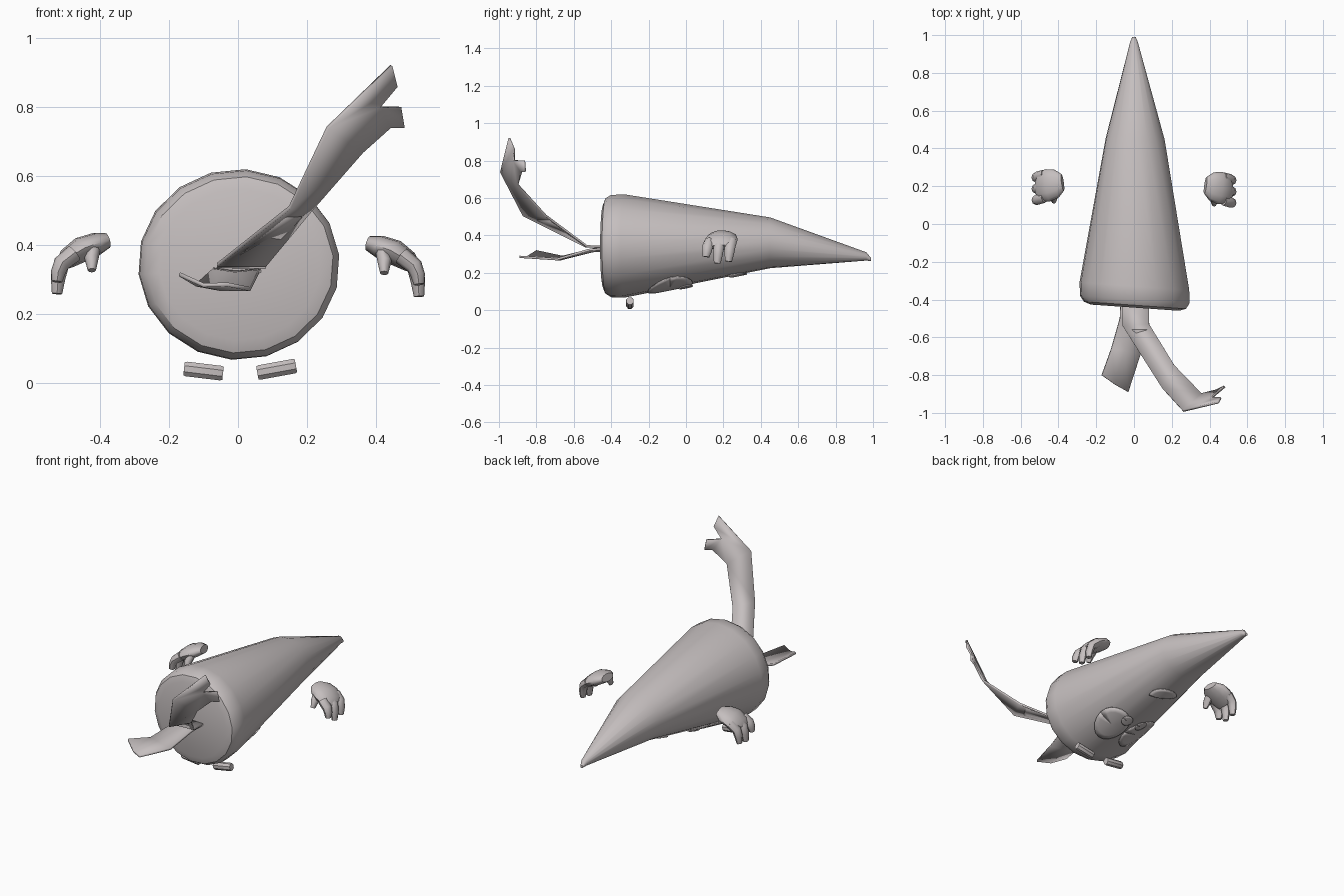
import bpy, math
from mathutils import Vector

if "Cube" in bpy.data.objects:
    bpy.data.objects.remove(bpy.data.objects["Cube"])

grey = bpy.data.materials.new("warm_grey")
grey.diffuse_color = (0.56, 0.52, 0.52, 1)
grey.use_nodes = True
grey.node_tree.nodes["Principled BSDF"].inputs["Base Color"].default_value = grey.diffuse_color


def make(name, verts, faces, angle=40, thick=0):
    me = bpy.data.meshes.new(name)
    me.from_pydata([tuple(v) for v in verts], [], faces)
    me.materials.append(grey)
    ob = bpy.data.objects.new(name, me)
    bpy.context.collection.objects.link(ob)
    bpy.ops.object.select_all(action='DESELECT')
    ob.select_set(True)
    bpy.context.view_layer.objects.active = ob
    bpy.ops.object.mode_set(mode='EDIT')
    bpy.ops.mesh.select_all(action='SELECT')
    bpy.ops.mesh.normals_make_consistent(inside=False)
    bpy.ops.object.mode_set(mode='OBJECT')
    bpy.ops.object.shade_smooth_by_angle(angle=math.radians(angle))
    if thick:
        mod = ob.modifiers.new("thickness", 'SOLIDIFY')
        mod.thickness = thick
        mod.offset = 0
    return ob


def loft(rings):
    """Faces and vertices of a capped tube through equal rings."""
    n = len(rings[0])
    verts = [p for r in rings for p in r]
    faces = [(k * n + i, k * n + (i + 1) % n, (k + 1) * n + (i + 1) % n, (k + 1) * n + i)
             for k in range(len(rings) - 1) for i in range(n)]
    faces += [tuple(range(n)), tuple(range(len(verts) - n, len(verts)))]
    return verts, faces


def strip(name, rows, extra=(), extra_faces=(), thick=0.012):
    """Leaf sheet through rows of points, with optional extra tip faces."""
    n = len(rows[0])
    verts = [p for r in rows for p in r] + list(extra)
    faces = [(k * n + i, k * n + i + 1, (k + 1) * n + i + 1, (k + 1) * n + i)
             for k in range(len(rows) - 1) for i in range(n - 1)]
    return make(name, verts, faces + list(extra_faces), 30, thick)


# Root body: y, centre x, centre z, half width, half height
SECTIONS = [(-0.443, 0.005, 0.342, 0.235, 0.22), (-0.43, 0.005, 0.342, 0.272, 0.256),
            (-0.40, 0.004, 0.342, 0.291, 0.274), (-0.33, 0.002, 0.343, 0.292, 0.277),
            (0.45, 0.006, 0.36, 0.157, 0.136), (0.965, 0.0, 0.287, 0.02, 0.022),
            (0.99, 0.0, 0.27, 0.009, 0.008)]
SIDES = 18
rings = []
for y, cx, cz, rx, rz in SECTIONS:
    shear = -0.07 if y < -0.3 else -0.02
    ring = []
    for i in range(SIDES):
        a = 2 * math.pi * (i + 0.3) / SIDES
        x = rx * math.cos(a)
        ring.append((cx + x, y + shear * x, cz + rz * math.sin(a)))
    rings.append(ring)
make("root_body", *loft(rings), angle=35)


# Face plates that follow the underside of the body
def underside(x, y, lift):
    for a, b in zip(SECTIONS, SECTIONS[1:]):
        if a[0] <= y <= b[0]:
            t = (y - a[0]) / (b[0] - a[0])
            _, cx, cz, rx, rz = [p + (q - p) * t for p, q in zip(a, b)]
            s = max(-0.95, min(0.95, (x - cx) / rx))
            return (x, y, cz - (rz + lift) * math.sqrt(1 - s * s))


def plate(name, cx, cy, rx, ry, lift, start=0, sweep=360, turn=0):
    seg, steps = 20, 4
    verts, faces = [underside(cx, cy, lift)], []
    for k in range(1, steps + 1):
        for i in range(seg + 1):
            a = math.radians(start + sweep * i / seg)
            u, v = rx * k / steps * math.cos(a), ry * k / steps * math.sin(a)
            c, s = math.cos(turn), math.sin(turn)
            verts.append(underside(cx + u * c - v * s, cy + u * s + v * c, lift))
    for i in range(seg):
        faces.append((0, 1 + i, 2 + i))
        for k in range(steps - 1):
            p = 1 + k * (seg + 1) + i
            faces.append((p, p + seg + 1, p + seg + 2, p + 1))
    make(name, verts, faces, 40, 0.006)


for side, word in ((1, "right"), (-1, "left")):
    plate("eye_" + word, side * 0.09, -0.085, 0.085, 0.12, 0.008)
    plate("pupil_" + word, side * 0.05, 0.0, 0.03, 0.036, 0.015)
plate("mouth", 0.0, 0.25, 0.08, 0.075, 0.006, 0, 180, -0.35)


# Brow bars below the face
def bar(name, cx, cz, tilt):
    c, s = math.cos(tilt), math.sin(tilt)
    rows = []
    for u, k in ((-0.057, 0.9), (-0.05, 1), (0.05, 1), (0.057, 0.9)):
        row = []
        for i in range(8):
            a = math.pi * (i + 0.5) / 4
            v, w = 0.022 * k * math.cos(a), 0.023 * k * math.sin(a)
            row.append((cx + u * c - w * s, -0.3 + v, cz + u * s + w * c))
        rows.append(row)
    make(name, *loft(rows), angle=35)


bar("brow_left", -0.1, 0.034, -0.12)
bar("brow_right", 0.112, 0.039, 0.18)

# Long raised leaf with a forked tip
strip("long_leaf",
      [[(-0.06, -0.40, 0.335), (0.08, -0.40, 0.335)],
       [(-0.06, -0.54, 0.342), (0.08, -0.53, 0.342)],
       [(0.15, -0.87, 0.508), (0.215, -0.75, 0.505)],
       [(0.26, -0.99, 0.74), (0.36, -0.90, 0.67)]],
      [(0.445, -0.945, 0.92), (0.46, -0.92, 0.86), (0.41, -0.92, 0.80),
       (0.47, -0.865, 0.80), (0.48, -0.86, 0.74), (0.44, -0.88, 0.74)],
      [(6, 8, 9, 10), (6, 10, 7), (10, 11, 12, 13), (10, 13, 7)])
strip("leaf_rib",
      [[(-0.01, -0.56, 0.362), (0.07, -0.56, 0.365)],
       [(0.14, -0.80, 0.485), (0.185, -0.73, 0.482)]], thick=0.008)

# Short drooping leaf, cupped along its middle
strip("short_leaf",
      [[(-0.07, -0.40, 0.33), (0.0, -0.40, 0.322), (0.07, -0.40, 0.33)],
       [(-0.075, -0.50, 0.325), (-0.01, -0.50, 0.315), (0.06, -0.52, 0.322)],
       [(-0.12, -0.66, 0.285), (-0.05, -0.67, 0.272), (0.035, -0.69, 0.272)],
       [(-0.17, -0.80, 0.315), (-0.10, -0.85, 0.283), (-0.03, -0.89, 0.285)]])


# Hands: palm, thumb and three curled fingers joined as one part
def tube(points, n=8):
    """points: centre, half size along y, half size across the path."""
    rows = []
    for k, (c, ry, rn) in enumerate(points):
        c = Vector(c)
        d = Vector(points[min(k + 1, len(points) - 1)][0]) - Vector(points[max(k - 1, 0)][0])
        across = Vector((d.z, 0, -d.x)).normalized()
        wide = d.cross(across).normalized()
        rows.append([c + wide * ry * math.cos(2 * math.pi * i / n)
                     + across * rn * math.sin(2 * math.pi * i / n) for i in range(n)])
    return loft(rows)


def hand(name, side, dy, dz):
    parts = [tube([((0.378, 0.205, 0.405), 0.045, 0.022), ((0.41, 0.2, 0.395), 0.075, 0.033),
                   ((0.455, 0.19, 0.378), 0.086, 0.037), ((0.495, 0.185, 0.352), 0.08, 0.03),
                   ((0.51, 0.185, 0.335), 0.06, 0.02)], 12),
             tube([((0.42, 0.15, 0.385), 0.025, 0.022), ((0.425, 0.12, 0.35), 0.024, 0.02),
                   ((0.424, 0.105, 0.318), 0.014, 0.012)])]
    for y, tip in ((0.115, 0.285), (0.175, 0.25), (0.235, 0.26)):
        parts.append(tube([((0.475, y + 0.01, 0.368), 0.028, 0.026),
                           ((0.512, y, 0.338), 0.029, 0.024),
                           ((0.522, y - 0.004, (0.338 + tip) / 2), 0.025, 0.021),
                           ((0.525, y - 0.008, tip), 0.018, 0.015)]))
    verts, faces = [], []
    for pv, pf in parts:
        o = len(verts)
        verts += [(side * p[0], p[1] + dy, p[2] + dz) for p in pv]
        faces += [tuple(i + o for i in f) for f in pf]
    make(name, verts, faces, 50)


hand("hand_right", 1, 0.0, 0.0)
hand("hand_left", -1, 0.015, 0.008)
